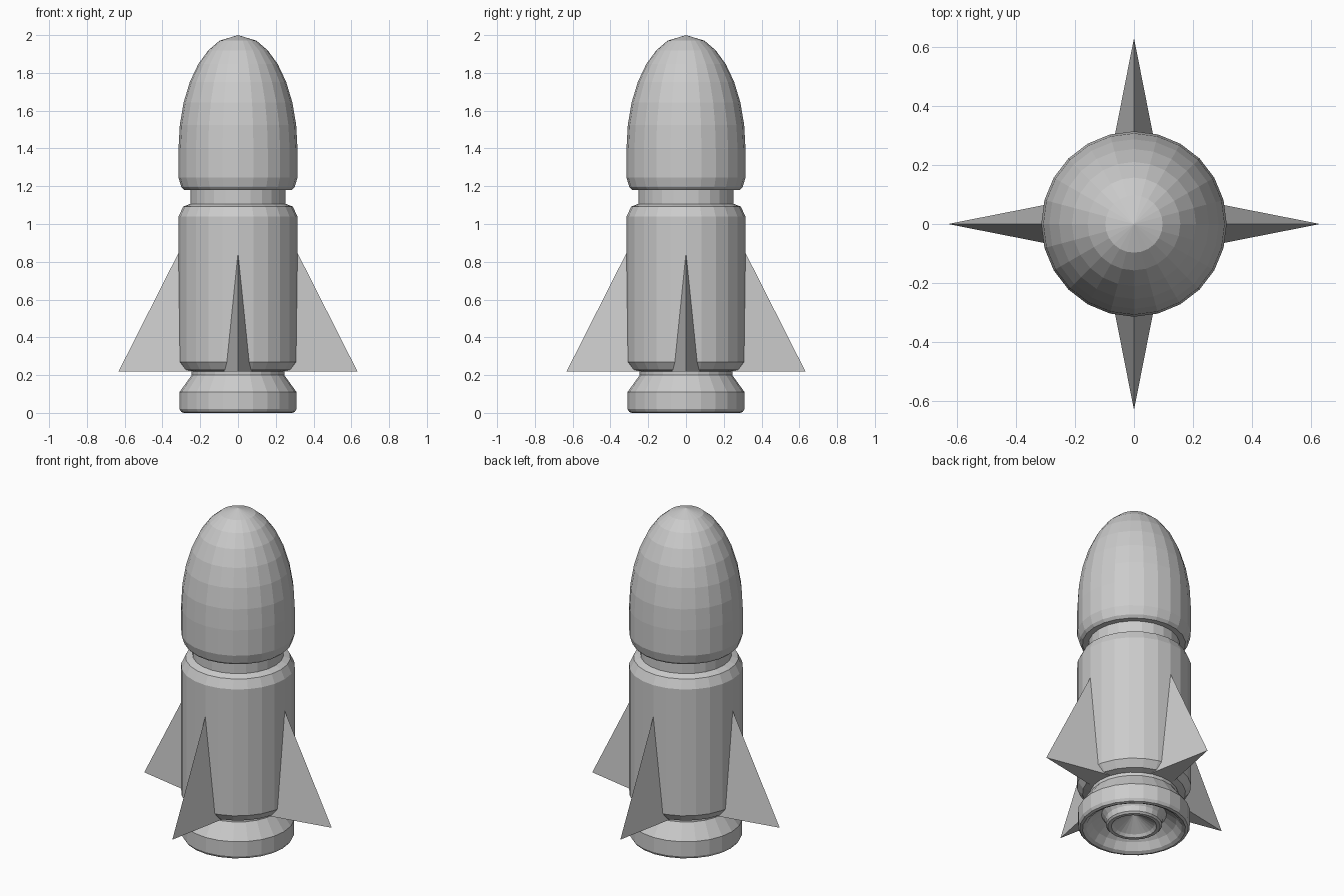
import bpy, bmesh, math

if "Cube" in bpy.data.objects:
    bpy.data.objects.remove(bpy.data.objects["Cube"])

SIDES = 24
grey = bpy.data.materials.new("light_grey")
grey.diffuse_color = (0.6, 0.6, 0.6, 1)
grey.use_nodes = True
grey.node_tree.nodes["Principled BSDF"].inputs["Base Color"].default_value = grey.diffuse_color


def finish(name, bm):
    bmesh.ops.recalc_face_normals(bm, faces=bm.faces[:])
    mesh = bpy.data.meshes.new(name)
    bm.to_mesh(mesh)
    bm.free()
    mesh.materials.append(grey)
    obj = bpy.data.objects.new(name, mesh)
    bpy.context.collection.objects.link(obj)
    return obj


def lathe(name, profile):
    """Revolve (radius, z) points; end points on the axis close the solid."""
    bm = bmesh.new()
    rings = []
    for r, z in profile:
        if r == 0:
            rings.append([bm.verts.new((0, 0, z))] * SIDES)
        else:
            rings.append([bm.verts.new((r * math.cos(2 * math.pi * i / SIDES),
                                        r * math.sin(2 * math.pi * i / SIDES), z))
                          for i in range(SIDES)])
    for a, b in zip(rings, rings[1:]):
        for i in range(SIDES):
            j = (i + 1) % SIDES
            corners = list(dict.fromkeys((a[i], a[j], b[j], b[i])))
            bm.faces.new(corners)
    return finish(name, bm)


# Nose: chamfered base, straight wall and a half-ellipsoid tip
dome = [(0.315 * math.sin(math.radians(a)), 1.4 + 0.6 * math.cos(math.radians(a)))
        for a in (90, 78, 66, 54, 42, 30, 18)]
lathe("nose_cone", [(0, 1.18), (0.285, 1.18), (0.30, 1.195), (0.315, 1.245)]
      + dome + [(0, 2.0)])

# Recessed collar between nose and body
lathe("neck_ring", [(0, 1.08), (0.252, 1.08), (0.252, 1.2), (0, 1.2)])

# Main body with chamfered ends
lathe("body", [(0, 0.22), (0.25, 0.22), (0.285, 0.228), (0.315, 0.27),
               (0.315, 1.04), (0.29, 1.092), (0.25, 1.108), (0, 1.108)])

# Engine bell with a smaller nozzle nested inside
lathe("engine_bell", [(0, 0.26), (0.245, 0.26), (0.245, 0.2), (0.31, 0.11),
                      (0.31, 0.02), (0.30, 0.004), (0.285, 0), (0.265, 0.01),
                      (0.235, 0.05), (0.18, 0.09), (0.158, 0.06), (0.155, 0.025),
                      (0.145, 0.015), (0.125, 0.015), (0.113, 0.03), (0, 0.10)])

# Four fins: a four-pointed star tapering to an apex hidden inside the body
bm = bmesh.new()
apex = bm.verts.new((0, 0, 1.47))
star = []
for i in range(8):
    r = 0.632 if i % 2 == 0 else 0.147
    a = i * math.pi / 4
    star.append(bm.verts.new((r * math.cos(a), r * math.sin(a), 0.22)))
centre = bm.verts.new((0, 0, 0.22))
for i in range(8):
    j = (i + 1) % 8
    bm.faces.new((star[i], star[j], apex))
    bm.faces.new((star[j], star[i], centre))
finish("fins", bm)
